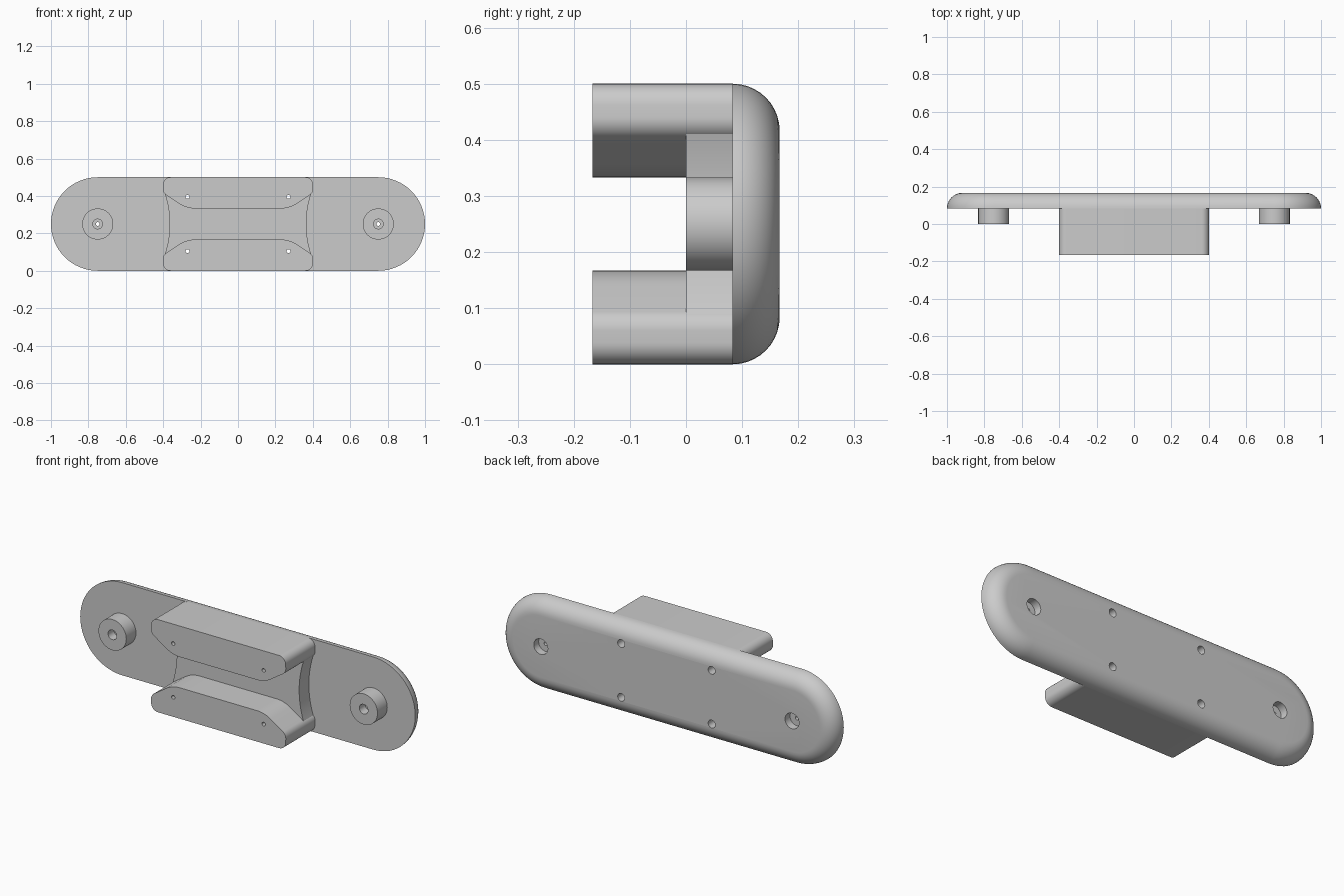
import bpy, bmesh, math
from mathutils import Vector

if "Cube" in bpy.data.objects:
    bpy.data.objects.remove(bpy.data.objects["Cube"])

MID = 0.25                              # height of the long axis
FRONT, FACE, BACK = -0.167, 0.083, 0.167

grey = bpy.data.materials.new("light grey plastic")
grey.use_nodes = True
grey.diffuse_color = (0.6, 0.6, 0.6, 1)
grey.node_tree.nodes["Principled BSDF"].inputs["Base Color"].default_value = grey.diffuse_color


def loft(bm, rings):
    """Closed solid through rings of 3D points."""
    loops = [[bm.verts.new(p) for p in ring] for ring in rings]
    for a, b in zip(loops, loops[1:]):
        for i in range(len(a)):
            j = (i + 1) % len(a)
            bm.faces.new((a[i], a[j], b[j], b[i]))
    bm.faces.new(loops[0])
    bm.faces.new(loops[-1])


def make(name, *solids):
    bm = bmesh.new()
    for rings in solids:
        loft(bm, rings)
    bmesh.ops.recalc_face_normals(bm, faces=bm.faces)
    mesh = bpy.data.meshes.new(name)
    bm.to_mesh(mesh)
    bm.free()
    mesh.materials.append(grey)
    obj = bpy.data.objects.new(name, mesh)
    bpy.context.collection.objects.link(obj)
    return obj


def prism(profile, y0, y1):
    return [[(x, y, MID + z) for x, z in profile] for y in (y0, y1)]


def stepped(x, z, steps, n=32):
    """Round solid along y from (radius, y) steps."""
    return [[(x + r * math.cos(math.tau * i / n), y, z + r * math.sin(math.tau * i / n))
             for i in range(n)] for r, y in steps]


def fillet(corners, n=10):
    """Round each (x, z, radius) corner of a closed outline."""
    out = []
    for i, (x, z, r) in enumerate(corners):
        p = Vector((x, z, 0))
        a = (Vector((*corners[i - 1][:2], 0)) - p).normalized()
        b = (Vector((*corners[(i + 1) % len(corners)][:2], 0)) - p).normalized()
        half = a.angle(b) / 2
        c = p + (a + b).normalized() * r / math.sin(half)
        start, end = ((p + d * r / math.tan(half) - c).normalized() for d in (a, b))
        for k in range(n + 1):
            q = c + start.slerp(end, k / n) * r
            out.append((q.x, q.y))
    return out


# Back plate: long rounded slab with a full round over its back edge
def stadium(r, y, n=32):
    ring = []
    for side, turn in ((1, -math.pi / 2), (-1, math.pi / 2)):
        for i in range(n + 1):
            t = turn + math.pi * i / n
            ring.append((side * 0.75 + r * math.cos(t), y, MID + r * math.sin(t)))
    return ring


R = BACK - FACE
arc = [math.pi / 2 * i / 10 for i in range(11)]
parts = [make("back_plate", [stadium(MID - R + R * math.cos(t), FACE + R * math.sin(t)) for t in arc])]

# Upper and lower grips
right_side = [(0.4, 0.25, 0.04), (0.403, 0.168, 0.04), (0.275, 0.083, 0.15)]
outline = fillet(right_side + [(-x, z, r) for x, z, r in reversed(right_side)])
for name, s in (("upper_grip", 1), ("lower_grip", -1)):
    parts.append(make(name, prism([(x, s * z) for x, z in outline], FRONT, FACE)))

# Central web with waisted sides
waist = [(0.365 + 0.035 * (k / 12) ** 2, 0.188 * k / 12) for k in range(-12, 13)]
parts.append(make("centre_web", prism(waist + [(-x, -z) for x, z in waist], 0, FACE)))

# Standoffs at each end
for name, s in (("left_standoff", 1), ("right_standoff", -1)):
    parts.append(make(name, stepped(s * 0.75, MID, [(0.083, 0), (0.083, FACE)], 48)))

# Screw holes, counterbored from the back
end_hole = [(0.026, -0.05), (0.026, 0.05), (0.01, 0.05), (0.01, 0.125), (0.042, 0.125), (0.042, 0.2)]
grip_hole = [(0.01, -0.2), (0.01, 0.11), (0.021, 0.11), (0.021, 0.2)]
holes = [stepped(s * 0.75, MID, end_hole) for s in (1, -1)]
holes += [stepped(s * 0.27, MID + t * 0.145, grip_hole) for s in (1, -1) for t in (1, -1)]
cutter = make("hole_cutter", *holes)
cutter.hide_render = True

for obj in parts:
    mod = obj.modifiers.new("holes", "BOOLEAN")
    mod.operation = "DIFFERENCE"
    mod.solver = "EXACT"
    mod.object = cutter
    bpy.context.view_layer.objects.active = obj
    bpy.ops.object.modifier_apply(modifier=mod.name)
bpy.data.objects.remove(cutter)

# Smooth the curves, keep the edges crisp
bpy.ops.object.select_all(action="DESELECT")
for obj in parts:
    obj.select_set(True)
bpy.ops.object.shade_smooth_by_angle(angle=math.radians(30))
